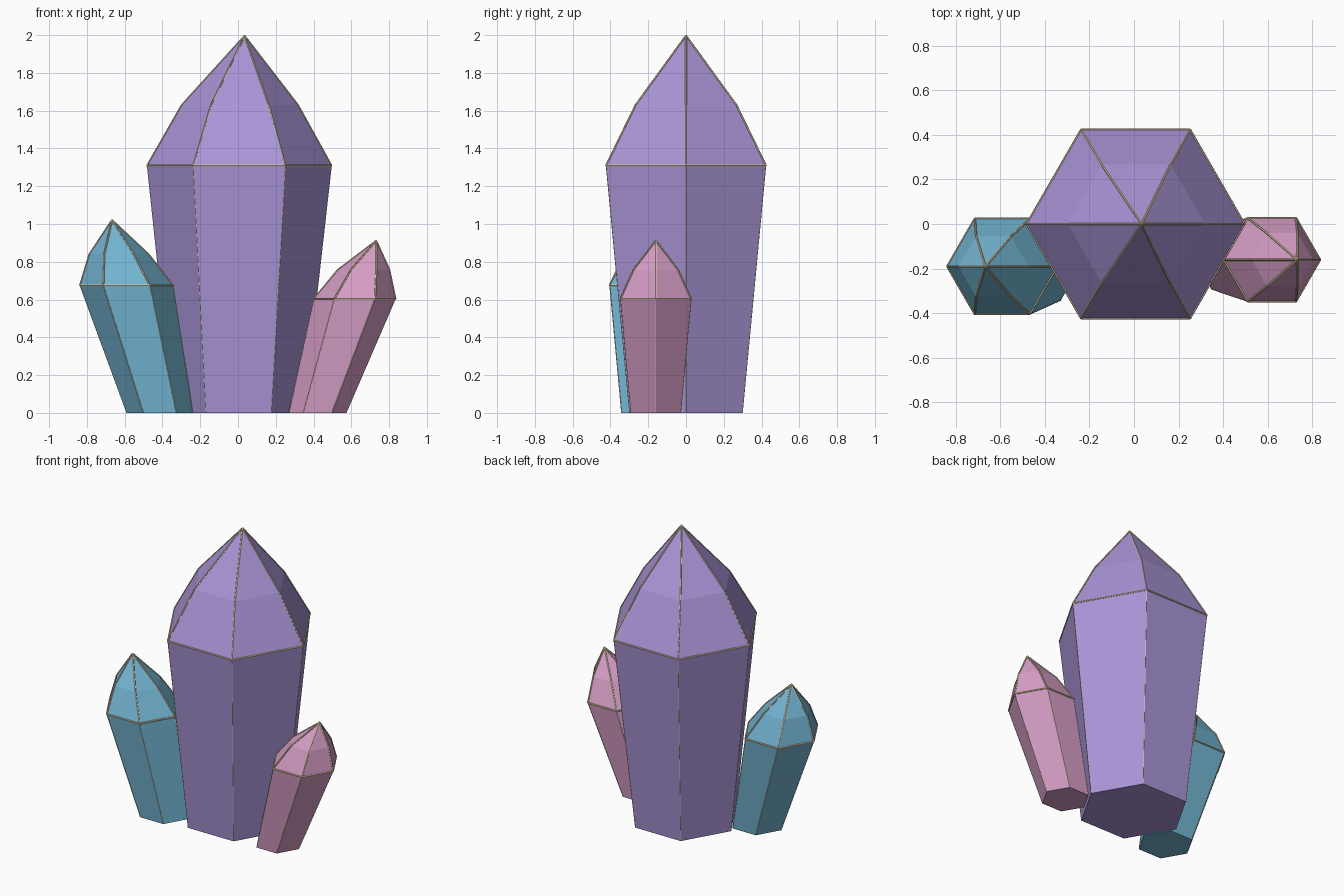
import bpy, bmesh
from math import cos, sin, pi
from mathutils import Vector

if "Cube" in bpy.data.objects:
    bpy.data.objects.remove(bpy.data.objects["Cube"])


def material(name, rgb):
    m = bpy.data.materials.new(name)
    m.diffuse_color = (*rgb, 1)
    m.use_nodes = True
    m.node_tree.nodes["Principled BSDF"].inputs["Base Color"].default_value = m.diffuse_color
    return m


def finish(name, bm, mat):
    bmesh.ops.recalc_face_normals(bm, faces=bm.faces)
    me = bpy.data.meshes.new(name)
    bm.to_mesh(me)
    bm.free()
    me.materials.append(mat)
    ob = bpy.data.objects.new(name, me)
    bpy.context.collection.objects.link(ob)
    return ob


def ring(x, y, z, r):
    return [Vector((x + r * cos(i * pi / 3), y + r * sin(i * pi / 3), z)) for i in range(6)]


def rod(bm, a, b, r):
    d = (b - a).normalized()
    q = d.to_track_quat('Z', 'Y')
    ends = [[bm.verts.new(p + q @ Vector((r * cos(i * pi / 3), r * sin(i * pi / 3), 0)))
             for i in range(6)] for p in (a, b)]
    for i in range(6):
        j = (i + 1) % 6
        bm.faces.new((ends[0][i], ends[0][j], ends[1][j], ends[1][i]))
    bm.faces.new(ends[0][::-1])
    bm.faces.new(ends[1])


gold = material("pale_gold", (0.75, 0.62, 0.40))


def crystal(name, y, sections, apex, rgb, trim):
    # Hexagonal shaft and two-stage crown
    rings = [ring(x, y, z, r) for x, z, r in sections]
    tip = Vector((apex[0], y, apex[1]))
    bm = bmesh.new()
    vs = [[bm.verts.new(p) for p in rg] for rg in rings]
    top = bm.verts.new(tip)
    bm.faces.new(vs[0][::-1])
    for i in range(6):
        j = (i + 1) % 6
        for lo, hi in zip(vs, vs[1:]):
            bm.faces.new((lo[i], lo[j], hi[j], hi[i]))
        bm.faces.new((vs[-1][i], vs[-1][j], top))
    finish(name, bm, material(name + "_colour", rgb))

    # Pale trim along shoulder and crown ridges, finer on the shaft
    base, shoulder, mid = rings
    bm = bmesh.new()
    for i in range(6):
        rod(bm, shoulder[i], shoulder[(i + 1) % 6], trim)
        rod(bm, shoulder[i], mid[i], trim)
        rod(bm, mid[i], tip, trim)
        rod(bm, base[i] + Vector((0, 0, 0.003)), shoulder[i], trim * 0.4)
    finish(name + "_edge_trim", bm, gold)


crystal("main_crystal", 0.0,
        [(0.003, 0, 0.345), (0.007, 1.31, 0.488), (0.01, 1.63, 0.308)],
        (0.035, 1.997), (0.40, 0.30, 0.68), 0.005)
crystal("left_crystal", -0.19,
        [(-0.415, 0, 0.175), (-0.59, 0.675, 0.247), (-0.63, 0.84, 0.157)],
        (-0.667, 1.022), (0.17, 0.46, 0.64), 0.005)
crystal("right_crystal", -0.16,
        [(0.422, 0, 0.152), (0.618, 0.605, 0.216), (0.665, 0.757, 0.137)],
        (0.732, 0.912), (0.67, 0.34, 0.56), 0.005)
